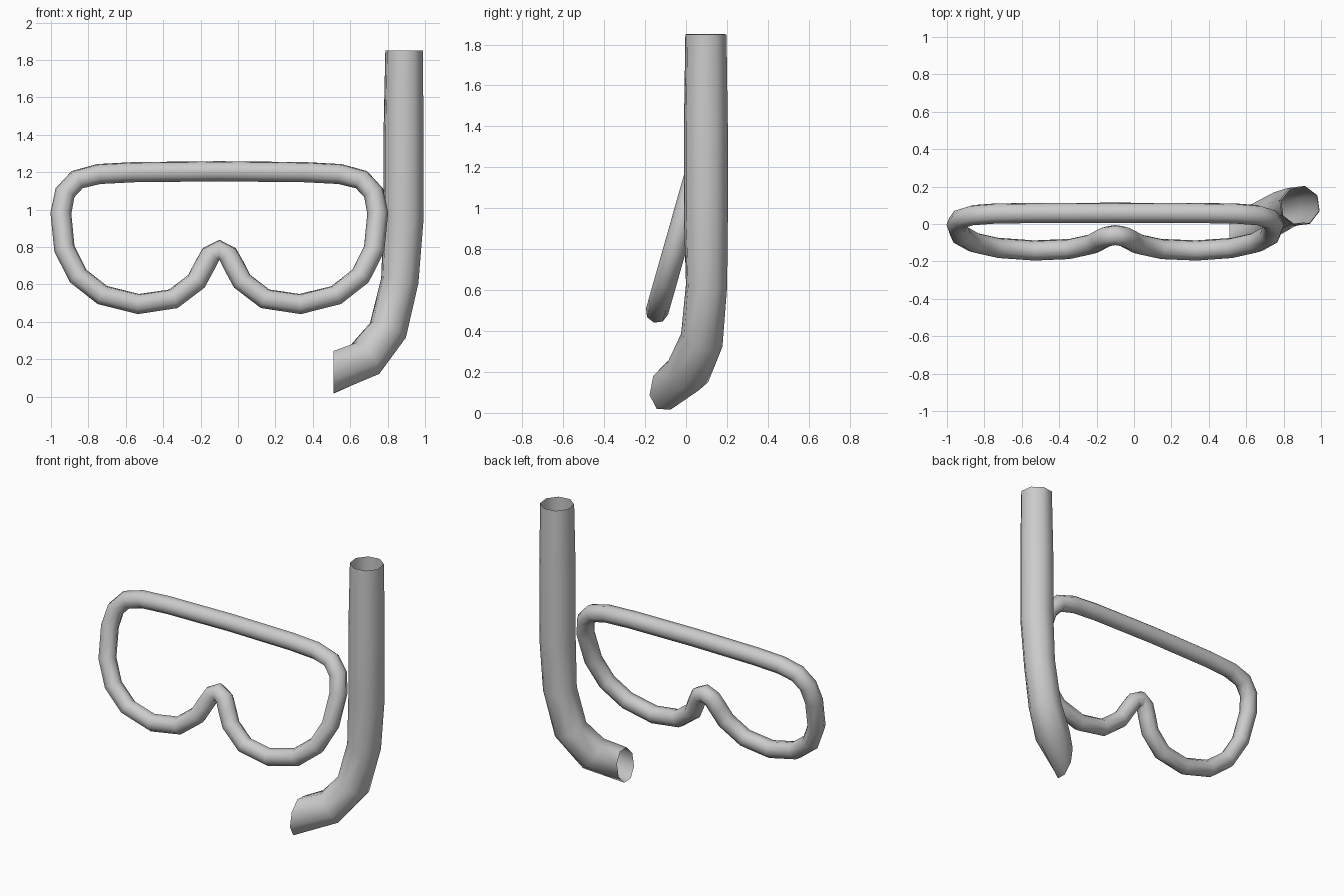
import bpy, math
from mathutils import Vector

if "Cube" in bpy.data.objects:
    bpy.data.objects.remove(bpy.data.objects["Cube"])

SIDES = 8

def ring(c, a, b, phase):
    angles = [phase + 2 * math.pi * i / SIDES for i in range(SIDES)]
    return [c + a * math.cos(t) + b * math.sin(t) for t in angles]

def sweep(path, radii, ref, closed, phase=0.0):
    """Rings of points square to a path, kept aligned to the ref direction."""
    pts, n, out = [Vector(p) for p in path], len(path), []
    for i, p in enumerate(pts):
        prev = pts[(i - 1) % n] if closed else pts[max(i - 1, 0)]
        nxt = pts[(i + 1) % n] if closed else pts[min(i + 1, n - 1)]
        # average of the unit directions in and out
        t = ((p - prev).normalized() + (nxt - p).normalized()).normalized()
        a = (ref - t * ref.dot(t)).normalized()
        out.append(ring(p, a * radii[i], t.cross(a) * radii[i], phase))
    return out

def skin(name, rings, closed):
    n = len(rings)
    verts = [v for r in rings for v in r]
    faces = []
    for i in range(n if closed else n - 1):
        j = (i + 1) % n
        for k in range(SIDES):
            m = (k + 1) % SIDES
            faces.append((i * SIDES + k, i * SIDES + m, j * SIDES + m, j * SIDES + k))
    me = bpy.data.meshes.new(name)
    me.from_pydata(verts, [], faces)
    ob = bpy.data.objects.new(name, me)
    bpy.context.collection.objects.link(ob)
    for p in me.polygons:
        p.use_smooth = True
    # consistent outward normals
    bpy.context.view_layer.objects.active = ob
    ob.select_set(True)
    bpy.ops.object.mode_set(mode='EDIT')
    bpy.ops.mesh.select_all(action='SELECT')
    bpy.ops.mesh.normals_make_consistent(inside=False)
    bpy.ops.object.mode_set(mode='OBJECT')
    ob.select_set(False)
    return ob

# Mask frame: half outline (offset from the centre line, height), mirrored
MASK_X = -0.1
half = [(0, 1.205), (0.46, 1.2), (0.645, 1.19), (0.76, 1.16), (0.825, 1.09),
        (0.847, 0.98), (0.828, 0.79), (0.755, 0.645), (0.625, 0.543),
        (0.433, 0.495), (0.245, 0.523), (0.122, 0.617), (0.078, 0.7),
        (0.047, 0.757), (0, 0.785)]
outline = half + [(-u, z) for u, z in half[-2:0:-1]]
SLOPE = 0.284
path = [(MASK_X + u, 0.06 + (z - 1.205) * SLOPE, z) for u, z in outline]
plane_normal = Vector((0, 1, -SLOPE)).normalized()
skin("mask_frame", sweep(path, [0.056] * len(path), plane_normal, True), True)

# Snorkel: open tube bending down to a mouth end cut square to x
tube = [(0.888, 0.097, 1.85), (0.885, 0.097, 1.4), (0.885, 0.097, 0.95),
        (0.865, 0.1, 0.62), (0.802, 0.077, 0.355), (0.68, 0.01, 0.2),
        (0.51, -0.087, 0.13)]
radii = [0.104, 0.111, 0.111, 0.104, 0.107, 0.112, 0.1]
PHASE = math.radians(15)
rings = sweep(tube, radii, Vector((0, 1, 0)), False, PHASE)
rings[-1] = ring(Vector(tube[-1]), Vector((0, 0.085, -0.02)),
                 Vector((0, -0.035, -0.12)), PHASE)
skin("snorkel_tube", rings, False)
